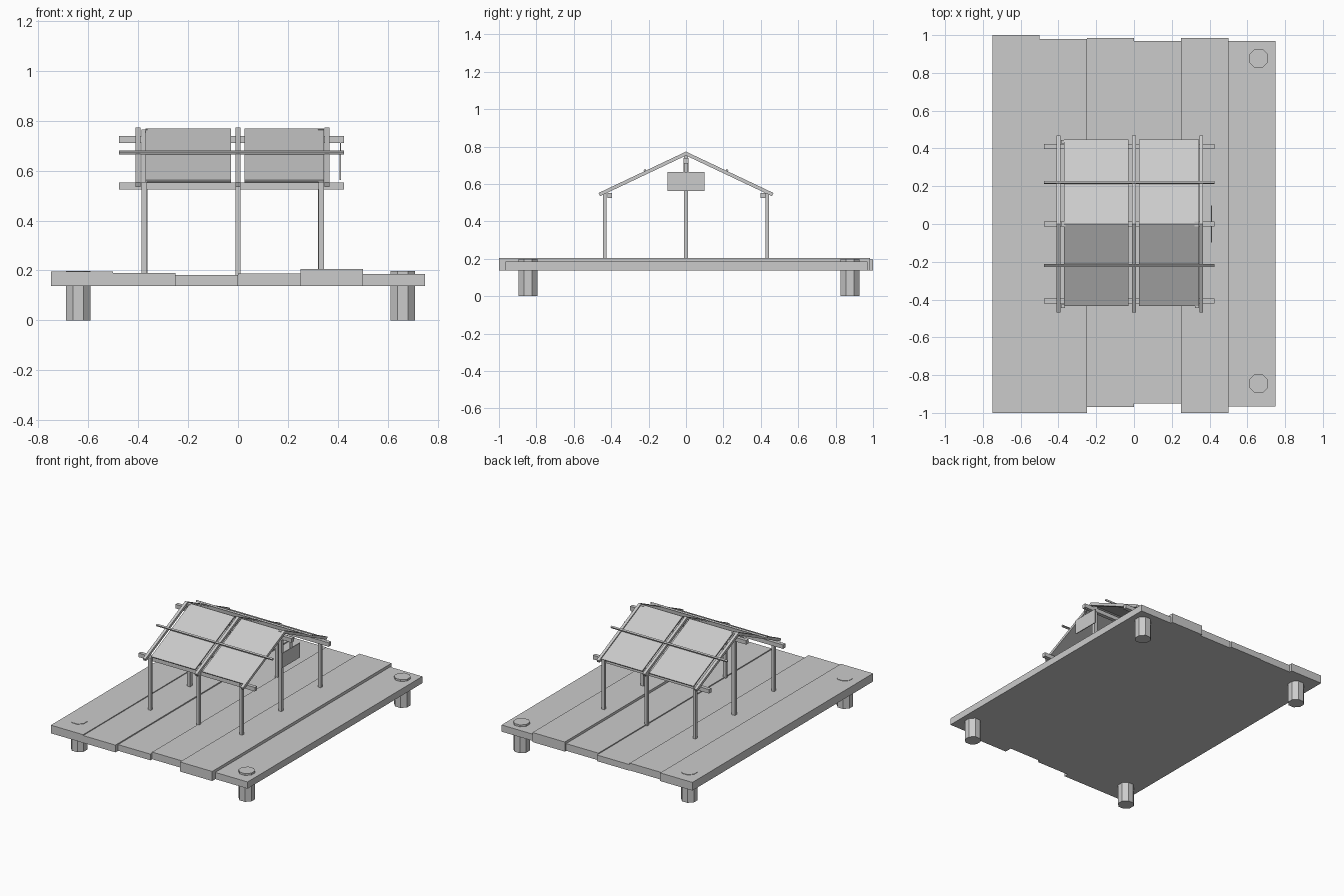
import bpy, math
from mathutils import Vector

cube = bpy.data.objects.get("Cube")
if cube:
    bpy.data.objects.remove(cube, do_unlink=True)

grey = bpy.data.materials.new("plain grey")
grey.use_nodes = True
colour = (0.6, 0.6, 0.6, 1)
grey.diffuse_color = colour
grey.node_tree.nodes["Principled BSDF"].inputs["Base Color"].default_value = colour


def finish(name):
    obj = bpy.context.object
    obj.name = name
    obj.data.materials.append(grey)
    return obj


def box(name, low, high, tilt=0):
    """Box between two corners, optionally tilted about x."""
    low, high = Vector(low), Vector(high)
    bpy.ops.mesh.primitive_cube_add(size=1, location=(low + high) / 2)
    bpy.context.object.scale = high - low
    bpy.context.object.rotation_euler.x = tilt
    return finish(name)


# Roof line: height of the rafter tops falls with distance from the ridge
RIDGE, SLOPE = 0.773, 0.473
PITCH = math.atan(SLOPE)


def roof_slab(name, x0, x1, reach, thick, drop, side):
    """Sloping slab from the ridge out to `reach`, lowered by `drop`."""
    length = reach / math.cos(PITCH)
    top = Vector((0, side * reach / 2, RIDGE - drop - SLOPE * reach / 2))
    normal = Vector((0, side * math.sin(PITCH), math.cos(PITCH)))
    centre = top - normal * thick / 2
    half = Vector(((x1 - x0) / 2, length / 2, thick / 2))
    centre.x = (x0 + x1) / 2
    return box(name, centre - half, centre + half, -side * PITCH)


# Deck planks: front end, back end, top
planks = [(-1, 1, 0.195), (-1, 0.98, 0.189), (-0.97, 0.985, 0.181),
          (-0.95, 0.97, 0.188), (-1, 0.985, 0.205), (-0.965, 0.97, 0.185)]
for i, (front, back, top) in enumerate(planks):
    x = -0.75 + i * 0.25
    box(f"deck_plank_{i + 1}", (x, front, 0.138), (x + 0.25, back, top))

# Octagonal piles under the deck corners
for x, side in ((-0.64, "right"), (0.66, "left")):
    for y, end in ((-0.845, "front"), (0.877, "back")):
        bpy.ops.mesh.primitive_cylinder_add(
            vertices=8, radius=0.054, depth=0.198, location=(x, y, 0.099),
            rotation=(0, 0, math.pi / 8))
        finish(f"pile_{end}_{side}")

# Eave posts and the taller gable posts
for x in (-0.375, 0, 0.333):
    for y in (-0.435, 0.435):
        box("eave_post", (x - 0.011, y - 0.01, 0.17), (x + 0.011, y + 0.01, 0.555))
    if x:
        box("gable_post", (x - 0.012, -0.012, 0.17), (x + 0.012, 0.012, 0.765))

# Long beams
for name, y, z in (("ridge_beam", 0, 0.724), ("front_eave_beam", -0.408, 0.538),
                   ("back_eave_beam", 0.411, 0.538)):
    box(name, (-0.476, y - 0.013, z - 0.014), (0.425, y + 0.013, z + 0.014))

# Rafters, roof panels and purlins on both slopes
for side, end in ((-1, "front"), (1, "back")):
    for x in (-0.4, 0, 0.356):
        roof_slab(f"{end}_rafter", x - 0.01, x + 0.01, 0.468, 0.019, 0, side)
    for x0, x1 in ((-0.37, -0.028), (0.027, 0.344)):
        roof_slab(f"{end}_roof_panel", x0, x1, 0.435 if side < 0 else 0.447,
                  0.008, 0.005, side)
    y = side * 0.22
    box(f"{end}_purlin", (-0.476, y - 0.006, 0.667), (0.425, y + 0.006, 0.678),
        -side * PITCH)

# Hanging sign board with two straps
box("sign_board", (0.407, -0.098, 0.562), (0.413, 0.098, 0.664))
for y in (-0.01, 0.01):
    box("sign_strap", (0.408, y - 0.003, 0.66), (0.412, y + 0.003, 0.715))
